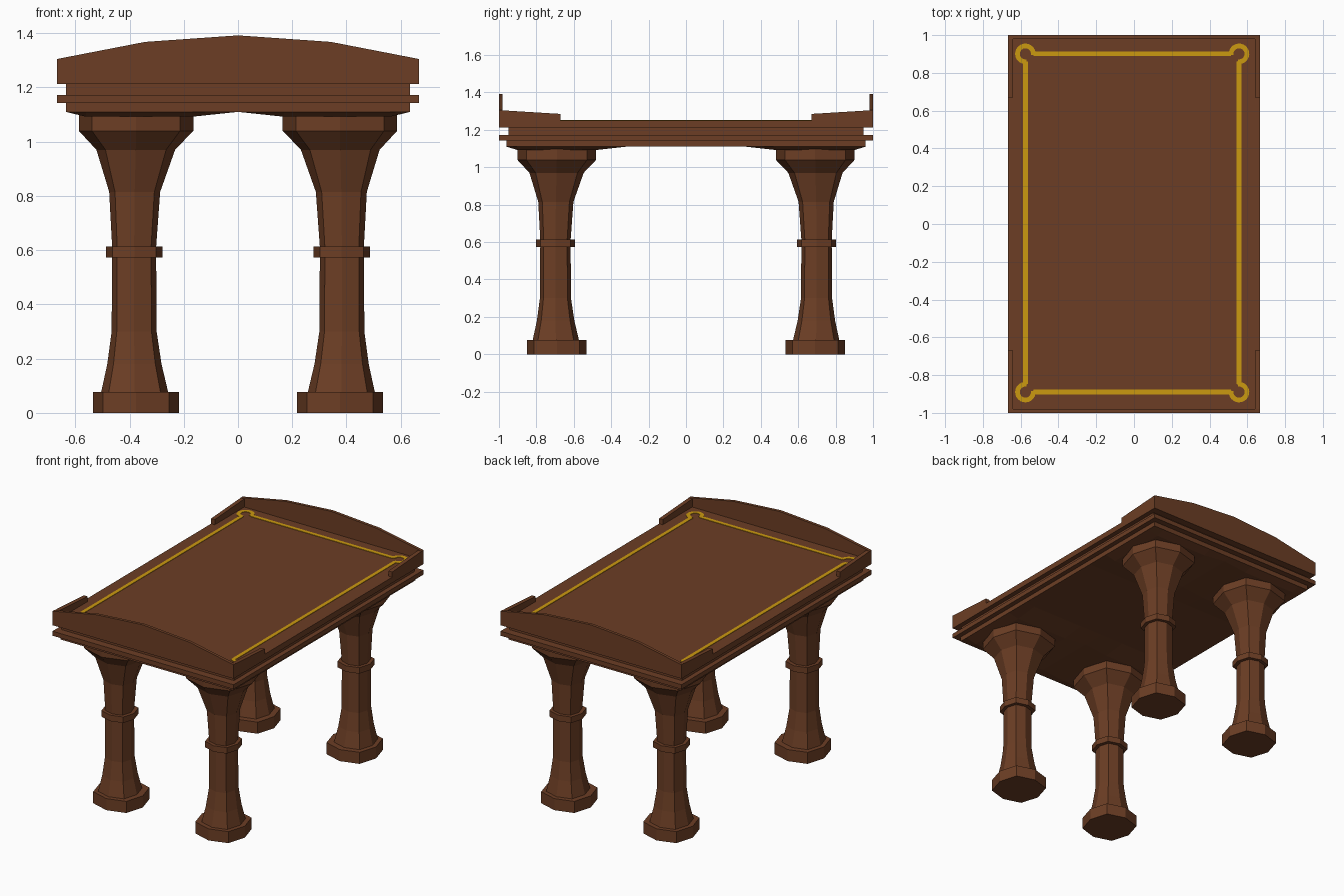
import bpy, bmesh, math
from mathutils import Vector

if "Cube" in bpy.data.objects:
    bpy.data.objects.remove(bpy.data.objects["Cube"])


def material(name, rgb):
    m = bpy.data.materials.new(name)
    m.diffuse_color = (*rgb, 1)
    m.use_nodes = True
    m.node_tree.nodes["Principled BSDF"].inputs["Base Color"].default_value = m.diffuse_color
    return m


WOOD = material("brown wood", (0.15, 0.048, 0.018))
GOLD = material("gold inlay", (0.60, 0.32, 0.005))


def finish(name, bm, mat):
    bmesh.ops.recalc_face_normals(bm, faces=bm.faces[:])
    me = bpy.data.meshes.new(name)
    bm.to_mesh(me)
    bm.free()
    me.materials.append(mat)
    ob = bpy.data.objects.new(name, me)
    bpy.context.collection.objects.link(ob)
    return ob


def loft(name, rings, mat):
    """Skin a stack of equal-length point rings and cap both ends."""
    bm = bmesh.new()
    loops = [[bm.verts.new(p) for p in ring] for ring in rings]
    for a, b in zip(loops, loops[1:]):
        for i in range(len(a)):
            j = (i + 1) % len(a)
            bm.faces.new((a[i], a[j], b[j], b[i]))
    bm.faces.new(loops[0])
    bm.faces.new(loops[-1])
    return finish(name, bm, mat)


def box(name, x0, x1, y0, y1, z0, z1, mat=WOOD):
    base = [(x0, y0), (x1, y0), (x1, y1), (x0, y1)]
    return loft(name, [[(x, y, z) for x, y in base] for z in (z0, z1)], mat)


def octagon(cx, cy, r, z):
    """Eight-sided section: points on the axes, full diagonal corners."""
    pts = []
    for k in range(8):
        a = math.radians(45 * k)
        rad = r if k % 2 == 0 else r * 1.09
        pts.append((cx + rad * math.cos(a), cy + rad * math.sin(a), z))
    return pts


# Legs: (height, half width, outward shift)
SHAFT = [(0.07, 0.125, 0.005), (0.18, 0.10, 0.006), (0.30, 0.083, 0.007),
         (0.61, 0.081, 0.007), (0.815, 0.094, 0.005), (0.97, 0.145, 0.001),
         (1.04, 0.211, 0.0), (1.10, 0.211, 0.0)]
FOOT = [(0.0, 0.158, 0.0), (0.077, 0.158, 0.0)]
COLLAR = [(0.573, 0.104, 0.006), (0.613, 0.104, 0.006)]
for sy, end in ((-1, "front"), (1, "back")):
    for sx, side in ((-1, "left"), (1, "right")):
        for part, prof in (("leg", SHAFT), ("foot", FOOT), ("collar", COLLAR)):
            rings = [octagon(sx * (0.376 + d), sy * (0.691 + d), r, z)
                     for z, r, d in prof]
            loft(f"{end}_{side}_{part}", rings, WOOD)

# Underside moulding, dipping slightly over each leg
xs = [-0.635, -0.56, -0.17, 0, 0.17, 0.56, 0.635]
ys = [-0.96, -0.90, -0.48, -0.32, 0.32, 0.48, 0.90, 0.96]
bm = bmesh.new()
grid = []
for x in xs:
    col = []
    for y in ys:
        low = 0.17 <= abs(x) <= 0.56 and 0.48 <= abs(y) <= 0.90
        col.append(bm.verts.new((x, y, 1.092 if low else 1.11)))
    grid.append(col)
for i in range(len(xs) - 1):
    for j in range(len(ys) - 1):
        bm.faces.new((grid[i][j], grid[i + 1][j],
                      grid[i + 1][j + 1], grid[i][j + 1]))
ext = bmesh.ops.extrude_face_region(bm, geom=bm.faces[:])
for v in ext["geom"]:
    if isinstance(v, bmesh.types.BMVert):
        v.co.z = 1.145
finish("underside_moulding", bm, WOOD)

# Stacked top layers
box("lower_lip", -0.667, 0.667, -1, 1, 1.142, 1.172)
box("recessed_band", -0.635, 0.635, -0.95, 0.95, 1.17, 1.214)
box("table_top", -0.667, 0.667, -1, 1, 1.212, 1.25)

# Raised end boards and the short side rails beside them
board = [(-0.667, 1.24), (0.667, 1.24), (0.667, 1.305), (0.342, 1.368),
         (0, 1.392), (-0.342, 1.368), (-0.667, 1.305)]
rail = [(0.98, 1.24), (0.98, 1.304), (0.67, 1.285), (0.67, 1.24)]
for s, end in ((-1, "front"), (1, "back")):
    loft(f"{end}_end_board",
         [[(x, s * y, z) for x, z in board] for y in (0.98, 1.0)], WOOD)
    for sx, side in ((-1, "left"), (1, "right")):
        loft(f"{end}_{side}_rail",
             [[(sx * x, s * y, z) for y, z in rail] for x in (0.64, 0.667)], WOOD)

# Gold inlay: four straight strips and a three-quarter loop at each corner
L, R, B, T = -0.575, 0.556, -0.89, 0.901
Z0, Z1, H, RAD = 1.249, 1.253, 0.0125, 0.042
for y, n in ((B, "front"), (T, "back")):
    box(f"{n}_inlay", L + RAD, R - RAD, y - H, y + H, Z0, Z1, GOLD)
for x, n in ((L, "left"), (R, "right")):
    box(f"{n}_inlay", x - H, x + H, B + RAD, T - RAD, Z0, Z1, GOLD)
for cx, sx in ((L, -1), (R, 1)):
    for cy, sy in ((B, -1), (T, 1)):
        rings = []
        for k in range(19):
            a = math.radians(-100 + 290 * k / 18)
            d = Vector((sx * math.cos(a), sy * math.sin(a), 0))
            c = Vector((cx, cy, 0))
            rings.append([c + d * r + Vector((0, 0, z)) for r, z in
                          ((RAD - H, Z0), (RAD + H, Z0),
                           (RAD + H, Z1), (RAD - H, Z1))])
        loft("corner_inlay", rings, GOLD)
